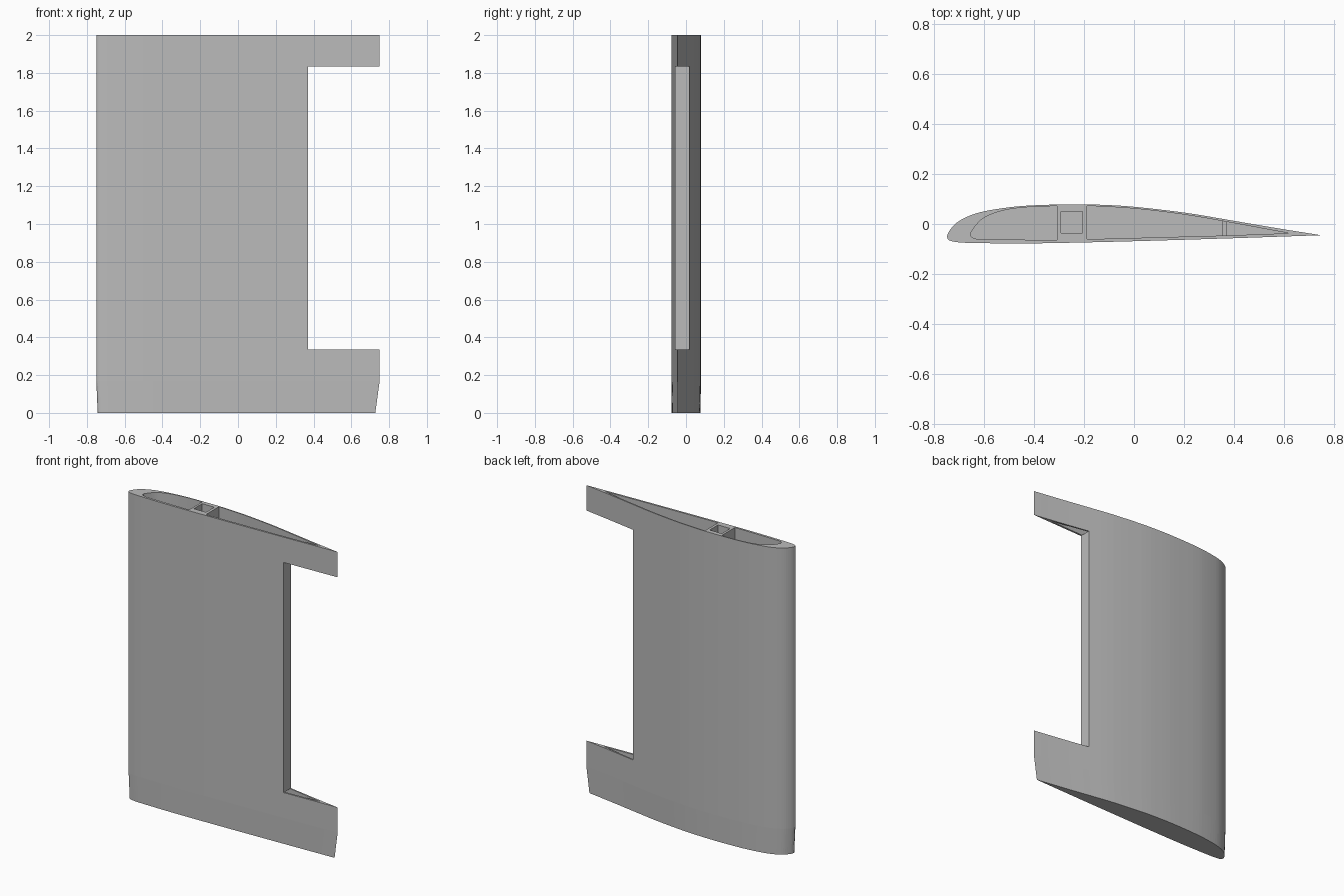
import bpy, bmesh
from mathutils import Vector

cube = bpy.data.objects.get("Cube")
if cube:
    bpy.data.objects.remove(cube, do_unlink=True)

grey = bpy.data.materials.new("plain grey")
grey.use_nodes = True
grey.diffuse_color = (0.5, 0.5, 0.5, 1)
grey.node_tree.nodes["Principled BSDF"].inputs["Base Color"].default_value = (0.5, 0.5, 0.5, 1)

FLOOR, TOP = 0.17, 2.0
NOTCH_X, NOTCH_LOW, NOTCH_HIGH = 0.37, 0.335, 1.835


def curve(points, steps=4):
    """Smooth open curve passing through the points."""
    p = [Vector(q) for q in points]
    p = [2 * p[0] - p[1]] + p + [2 * p[-1] - p[-2]]
    out = []
    for a, b, c, d in zip(p, p[1:], p[2:], p[3:]):
        for i in range(steps):
            t = i / steps
            out.append(0.5 * (2 * b + (c - a) * t + (2 * a - 5 * b + 4 * c - d) * t * t
                              + (3 * b - a - 3 * c + d) * t ** 3))
    return out + [p[-2]]


def loft(name, rings):
    """Closed solid through rings of (outline, height)."""
    bm = bmesh.new()
    loops = [[bm.verts.new((x, y, z)) for x, y in outline] for outline, z in rings]
    bm.faces.new(loops[0][::-1])
    bm.faces.new(loops[-1])
    for low, high in zip(loops, loops[1:]):
        n = len(low)
        for i in range(n):
            j = (i + 1) % n
            bm.faces.new((low[i], low[j], high[j], high[i]))
    bmesh.ops.recalc_face_normals(bm, faces=bm.faces[:])
    mesh = bpy.data.meshes.new(name)
    bm.to_mesh(mesh)
    bm.free()
    mesh.materials.append(grey)
    ob = bpy.data.objects.new(name, mesh)
    bpy.context.collection.objects.link(ob)
    return ob


def prism(name, outline, z0, z1):
    return loft(name, [(outline, z0), (outline, z1)])


def box(name, x0, x1, y0, y1, z0, z1):
    return prism(name, [(x0, y0), (x1, y0), (x1, y1), (x0, y1)], z0, z1)


# Outer wing section: upper surface from tail to nose, lower surface back to tail
upper = curve([(0.75, -0.045), (0.55, -0.013), (0.37, 0.018), (0.2, 0.046), (0, 0.069),
               (-0.13, 0.077), (-0.25, 0.079), (-0.4, 0.075), (-0.5, 0.067), (-0.6, 0.051),
               (-0.66, 0.033), (-0.71, 0.006), (-0.74, -0.027), (-0.75, -0.05)])
lower = curve([(-0.75, -0.05), (-0.743, -0.064), (-0.715, -0.072), (-0.65, -0.076),
               (-0.45, -0.078), (-0.25, -0.075), (0, -0.069), (0.37, -0.058), (0.75, -0.045)])
section = upper + lower[1:-1]
tip = [(-0.4 + (x + 0.4) * 0.98, y * 0.97) for x, y in section]
wing = loft("wing_shell", [(tip, 0), (section, FLOOR), (section, TOP)])

# Hollow compartments, spar tube and trailing edge notch
nose_hollow = curve([(-0.308, 0.072), (-0.42, 0.068), (-0.52, 0.055), (-0.6, 0.026),
                     (-0.645, -0.02), (-0.655, -0.045), (-0.635, -0.059), (-0.57, -0.062),
                     (-0.308, -0.064)])
tail_hollow = curve([(0.62, -0.037), (0.37, 0.009), (0.2, 0.038), (0, 0.062),
                     (-0.188, 0.073)]) + [Vector((-0.188, -0.061)), Vector((0.37, -0.046))]
cutters = [
    prism("nose_cutter", nose_hollow, FLOOR, TOP + 0.1),
    prism("tail_cutter", tail_hollow, FLOOR, TOP + 0.1),
    box("spar_cutter", -0.293, -0.206, -0.036, 0.05, FLOOR, TOP + 0.1),
    box("notch_cutter", NOTCH_X, 1, -0.3, 0.3, NOTCH_LOW, NOTCH_HIGH),
]
for cutter in cutters:
    cutter.hide_render = True
    mod = wing.modifiers.new(cutter.name, "BOOLEAN")
    mod.operation = "DIFFERENCE"
    mod.solver = "EXACT"
    mod.object = cutter

# Bake the cuts and drop the cutters
graph = bpy.context.evaluated_depsgraph_get()
baked = bpy.data.meshes.new_from_object(wing.evaluated_get(graph))
wing.modifiers.clear()
wing.data = baked
for cutter in cutters:
    bpy.data.objects.remove(cutter, do_unlink=True)

# Rear web closing the hollow along the notch
web = [(0.355, -0.05), (NOTCH_X, -0.05), (NOTCH_X, 0.012), (0.355, 0.0145)]
prism("rear_web", web, NOTCH_LOW, NOTCH_HIGH)
